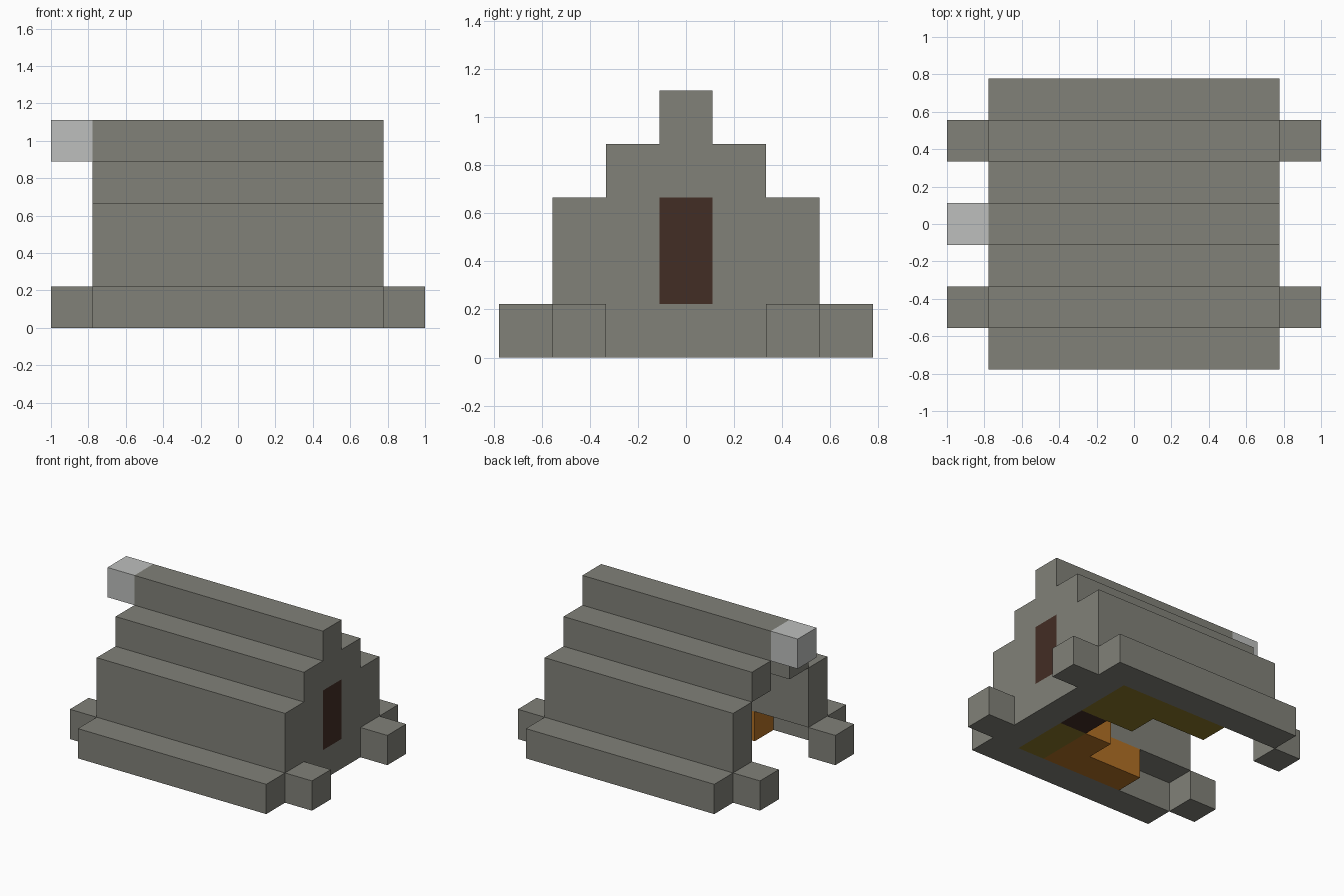
import bpy, bmesh
from mathutils import Vector

cube = bpy.data.objects.get("Cube")
if cube:
    bpy.data.objects.remove(cube, do_unlink=True)

U = 2 / 9  # edge length of one building block


def material(name, rgb):
    m = bpy.data.materials.new(name)
    m.use_nodes = True
    color = (*rgb, 1)
    m.diffuse_color = color
    bsdf = next(n for n in m.node_tree.nodes if n.type == 'BSDF_PRINCIPLED')
    bsdf.inputs["Base Color"].default_value = color
    return m


stone = material("grey_stone", (0.22, 0.22, 0.19))
pale = material("pale_stone", (0.51, 0.52, 0.51))
dark = material("dark_wood", (0.055, 0.026, 0.018))
wood = material("orange_wood", (0.44, 0.16, 0.018))
straw = material("olive_straw", (0.25, 0.18, 0.022))


def blocks(name, cells, mat):
    """Join unit blocks into one shell, keeping only the outer faces."""
    cells = set(cells)
    bm = bmesh.new()
    for c in cells:
        centre = Vector((c[0], c[1], c[2] + 0.5))
        for axis in range(3):
            for sign in (-1, 1):
                n = Vector((0, 0, 0))
                n[axis] = sign
                if tuple(round(a + b) for a, b in zip(c, n)) in cells:
                    continue
                s = n.yzx
                t = n.cross(s)
                corners = (-s - t, s - t, s + t, -s + t)
                bm.faces.new([bm.verts.new((centre + (n + k) / 2) * U) for k in corners])
    bmesh.ops.remove_doubles(bm, verts=bm.verts[:], dist=U / 100)
    bmesh.ops.dissolve_limit(bm, angle_limit=0.01, verts=bm.verts[:], edges=bm.edges[:])
    mesh = bpy.data.meshes.new(name)
    bm.to_mesh(mesh)
    bm.free()
    mesh.materials.append(mat)
    ob = bpy.data.objects.new(name, mesh)
    bpy.context.collection.objects.link(ob)
    return ob


def span(a, b):
    return range(a, b + 1)


# Stepped roof and walls, closed by a gable at one end and open at the other
half_widths = [3, 2, 2, 1, 0]
door_cells = [(3, 0, 1), (3, 0, 2)]
shell = set()
for z, h in enumerate(half_widths):
    shell |= {(x, side * h, z) for x in span(-3, 3) for side in (-1, 1)}
    shell |= {(3, y, z) for y in span(-h, h)}
blocks("stepped_walls", shell - set(door_cells), stone)

# Door panel in the gable and the sill behind it
blocks("door", door_cells, dark)
blocks("door_sill", [(2, 0, 0)], dark)

# Corner stubs
for x, end in ((-4, "open_end"), (4, "gable_end")):
    for y, side in ((-2, "front"), (2, "back")):
        blocks(f"corner_stub_{end}_{side}", [(x, y, 0)], stone)

# Pale cap on the ridge
blocks("ridge_cap", [(-4, 0, 4)], pale)

# Furnishings on the floor inside
blocks("back_straw", [(x, 2, 0) for x in span(-1, 2)] + [(1, 1, 0), (2, 1, 0)], straw)
blocks("front_straw", [(2, -1, 0), (2, -2, 0)], straw)
blocks("wood_bench", [(x, -2, 0) for x in span(-1, 1)] + [(1, -1, 0)], wood)
